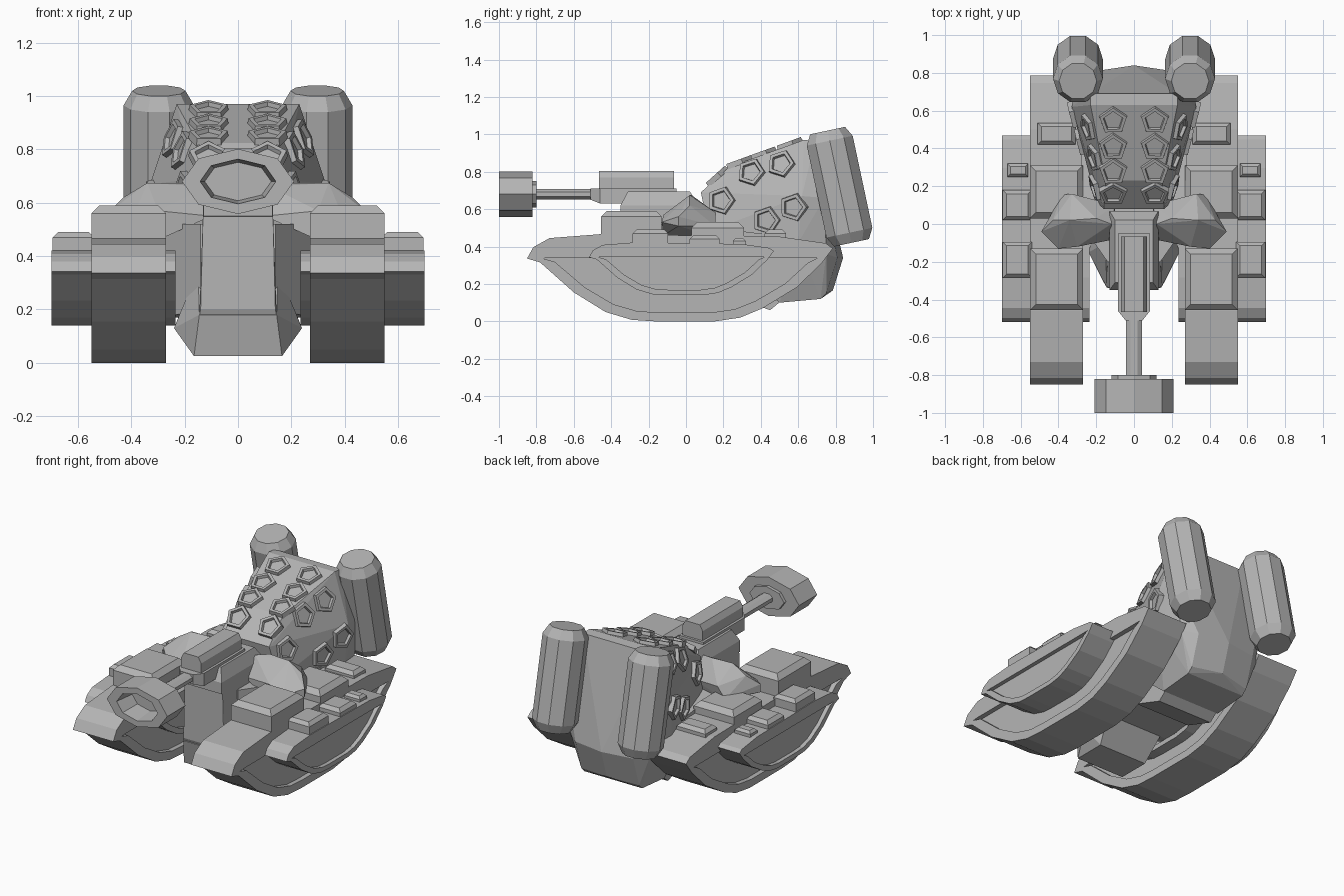
import bpy, bmesh, math
from mathutils import Vector
from mathutils.bvhtree import BVHTree

if "Cube" in bpy.data.objects:
    bpy.data.objects.remove(bpy.data.objects["Cube"])

grey = bpy.data.materials.new("plain_grey")
grey.diffuse_color = (0.46, 0.46, 0.46, 1)
grey.use_nodes = True
grey.node_tree.nodes["Principled BSDF"].inputs["Base Color"].default_value = grey.diffuse_color


def finish(name, bm, mirror=False):
    bmesh.ops.recalc_face_normals(bm, faces=bm.faces[:])
    me = bpy.data.meshes.new(name)
    bm.to_mesh(me)
    ob = bpy.data.objects.new(name, me)
    bpy.context.collection.objects.link(ob)
    me.materials.append(grey)
    if mirror:
        ob.modifiers.new("mirror", "MIRROR").use_mirror_merge = False
    return ob


def loft(name, rings, mirror=False):
    """Skin a stack of equal-length rings and cap both ends."""
    bm = bmesh.new()
    vs = [[bm.verts.new(p) for p in r] for r in rings]
    n = len(vs[0])
    for a, b in zip(vs, vs[1:]):
        for i in range(n):
            j = (i + 1) % n
            bm.faces.new((a[i], a[j], b[j], b[i]))
    bm.faces.new(vs[0])
    bm.faces.new(vs[-1])
    return finish(name, bm, mirror)


def hull(name, pts, both=True, mirror=False):
    """Convex solid; 'both' adds the points reflected across x."""
    bm = bmesh.new()
    for x, y, z in pts:
        bm.verts.new((x, y, z))
        if both and x > 0:
            bm.verts.new((-x, y, z))
    res = bmesh.ops.convex_hull(bm, input=bm.verts[:])
    junk = {v for v in res["geom_interior"] + res["geom_unused"] if isinstance(v, bmesh.types.BMVert)}
    bmesh.ops.delete(bm, geom=list(junk), context="VERTS")
    bmesh.ops.dissolve_limit(bm, angle_limit=math.radians(3), verts=bm.verts[:], edges=bm.edges[:])
    tree = BVHTree.FromBMesh(bm)
    finish(name, bm, mirror)
    return tree


def pad(name, x0, x1, y0, y1, z0, z1, bev, mirror=True):
    """Box with a chamfered top."""
    def ring(z, d):
        return [(x0 + d, y0 + d, z), (x1 - d, y0 + d, z), (x1 - d, y1 - d, z), (x0 + d, y1 - d, z)]
    loft(name, [ring(z0, 0), ring(z1 - bev, 0), ring(z1, bev)], mirror)


def oval(y, rx, rz, n=8, zc=0.68, turn=0.0):
    return [(rx * math.cos(turn + math.tau * i / n), y, zc + rz * math.sin(turn + math.tau * i / n)) for i in range(n)]


# Tracks: one side profile, with a recessed panel on each side
profile = [(-0.85, 0.336), (-0.78, 0.315), (-0.6, 0.155), (-0.43, 0.05), (-0.29, 0.008), (-0.165, 0),
           (0.155, 0), (0.29, 0.02), (0.41, 0.07), (0.59, 0.18), (0.725, 0.31), (0.785, 0.39),
           (0.747, 0.418), (0.5, 0.453), (-0.46, 0.466), (-0.73, 0.445), (-0.816, 0.397)]
recess = [(y * 0.9, min(0.34, 0.34 - (0.34 - z) * 0.86)) for y, z in profile]


def track(name, x0, x1, s, dy, dz, depth):
    def ring(pts, x):
        return [(x, y * s + dy, z * s + dz) for y, z in pts]
    loft(name, [ring(recess, x0 + depth), ring(recess, x0), ring(profile, x0),
                ring(profile, x1), ring(recess, x1), ring(recess, x1 - depth)], True)


track("main_tracks", 0.27, 0.55, 1, 0, 0, 0.03)
track("outer_tracks", 0.235, 0.70, 0.604, -0.005, 0.14, 0.025)

# Armour pads on the tracks
pad("front_track_block", 0.27, 0.55, -0.455, -0.13, 0.4, 0.59, 0.03)
pad("rear_track_block", 0.27, 0.55, 0.03, 0.31, 0.4, 0.53, 0.03)
pad("rear_track_plate", 0.31, 0.51, 0.42, 0.535, 0.4, 0.49, 0.02)
pad("outer_pad_front", 0.54, 0.695, -0.285, -0.095, 0.36, 0.49, 0.02)
pad("outer_pad_middle", 0.54, 0.695, 0.02, 0.18, 0.36, 0.46, 0.02)
pad("outer_pad_rear", 0.56, 0.67, 0.25, 0.32, 0.36, 0.445, 0.015)

# Hull between the tracks
hull("front_column", [(0.13, -0.34, 0.6), (0.14, -0.34, 0.2), (0.145, -0.33, 0.175),
                      (0.13, 0.05, 0.6), (0.14, 0.05, 0.175)])
hull("lower_nose", [(0.145, -0.335, 0.18), (0.165, -0.3, 0.025), (0.24, -0.15, 0.13),
                    (0.165, -0.1, 0.025), (0.2, 0.02, 0.2), (0.15, -0.1, 0.35)])
hull("middle_hull", [(0.14, -0.2, 0.52), (0.14, -0.2, 0.2), (0.28, 0.0, 0.52), (0.28, 0.0, 0.17),
                     (0.28, 0.55, 0.45), (0.28, 0.5, 0.2)])
hull("rear_skid", [(0.19, 0.1, 0.3), (0.19, 0.25, 0.13), (0.19, 0.45, 0.06), (0.19, 0.51, 0.11), (0.19, 0.5, 0.3)])

# Sloped rear housing
body = hull("rear_housing", [
    (0.16, 0.08, 0.69), (0.15, 0.23, 0.825), (0.23, 0.63, 0.97), (0.23, 0.69, 0.965),
    (0.2, 0.12, 0.48), (0.33, 0.62, 0.67), (0.32, 0.6, 0.42), (0.31, 0.74, 0.66),
    (0, 0.84, 0.34), (0.2, 0.81, 0.34), (0.28, 0.75, 0.36), (0, 0.785, 0.165),
    (0.2, 0.75, 0.15), (0.2, 0.72, 0.12), (0.2, 0.5, 0.1), (0.2, 0.2, 0.35)])


# Five-sided studs set on the housing surface
def stud(name, origin, direction):
    hit, nor, _, _ = body.ray_cast(Vector(origin), Vector(direction))
    if hit is None:
        return
    if nor.dot(Vector(direction)) > 0:
        nor = -nor
    up = Vector((0, 0.3, 1))
    up = (up - nor * up.dot(nor)).normalized()
    side = up.cross(nor)

    def ring(r, h):
        return [hit + nor * h + r * (side * math.cos(a) + up * math.sin(a))
                for a in [0.3 + math.tau * i / 5 for i in range(5)]]
    loft(name, [ring(0.08, -0.01), ring(0.075, 0.02), ring(0.055, 0.02), ring(0.05, 0.004)], True)


for y in (0.165, 0.28, 0.41, 0.55):
    stud("top_stud", (0.11, y, 2), (0, 0, -1))
for y, z in ((0.19, 0.645), (0.35, 0.795), (0.51, 0.84), (0.575, 0.61), (0.43, 0.54)):
    stud("side_stud", (2, y, z), (-1, 0, 0))

# Rear canisters, tilted back
top, bottom = Vector((0.297, 0.757, 1.02)), Vector((0.297, 0.885, 0.42))
ax = (bottom - top).normalized()
u = Vector((1, 0, 0))
w = ax.cross(u)
loft("rear_canister", [[top.lerp(bottom, t) + r * (u * math.cos(math.tau * i / 10) + w * math.sin(math.tau * i / 10))
                        for i in range(10)] for t, r in ((0, 0.1), (0.09, 0.132), (0.91, 0.132), (1, 0.1))], True)

# Side shoulders
hull("shoulder", [(0.1, -0.08, 0.55), (0.1, 0.1, 0.55), (0.12, 0.0, 0.66), (0.3, -0.12, 0.57), (0.4, -0.13, 0.53),
                  (0.2, 0.03, 0.675), (0.34, 0.02, 0.675), (0.43, 0.02, 0.62), (0.49, -0.04, 0.56), (0.49, -0.04, 0.51),
                  (0.33, 0.16, 0.58), (0.38, 0.155, 0.51), (0.3, -0.12, 0.46), (0.3, 0.12, 0.46)],
     both=False, mirror=True)

# Gun mount and gun
hull("gun_mount", [(0.13, -0.35, 0.55), (0.13, -0.35, 0.62), (0.1, -0.31, 0.695), (0.1, 0.02, 0.695),
                   (0.13, 0.07, 0.62), (0.13, 0.07, 0.5)])
hull("gun_breech", [(0.085, -0.46, 0.63), (0.085, -0.46, 0.71), (0.085, -0.05, 0.63), (0.085, -0.05, 0.71),
                    (0.045, -0.51, 0.65), (0.045, -0.51, 0.71)])
hull("gun_cover", [(0.07, -0.465, 0.7), (0.07, -0.465, 0.77), (0.05, -0.465, 0.805),
                   (0.07, -0.065, 0.7), (0.07, -0.065, 0.77), (0.05, -0.065, 0.805)])
loft("gun_barrel", [oval(y, 0.045, 0.03, turn=math.pi / 8) for y in (-0.81, -0.48)])
loft("muzzle_collar", [oval(y, 0.12, 0.07) for y in (-0.84, -0.8)])
loft("muzzle", [oval(-0.82, 0.21, 0.122), oval(-1.0, 0.21, 0.122), oval(-1.0, 0.142, 0.084), oval(-0.87, 0.125, 0.072)])
